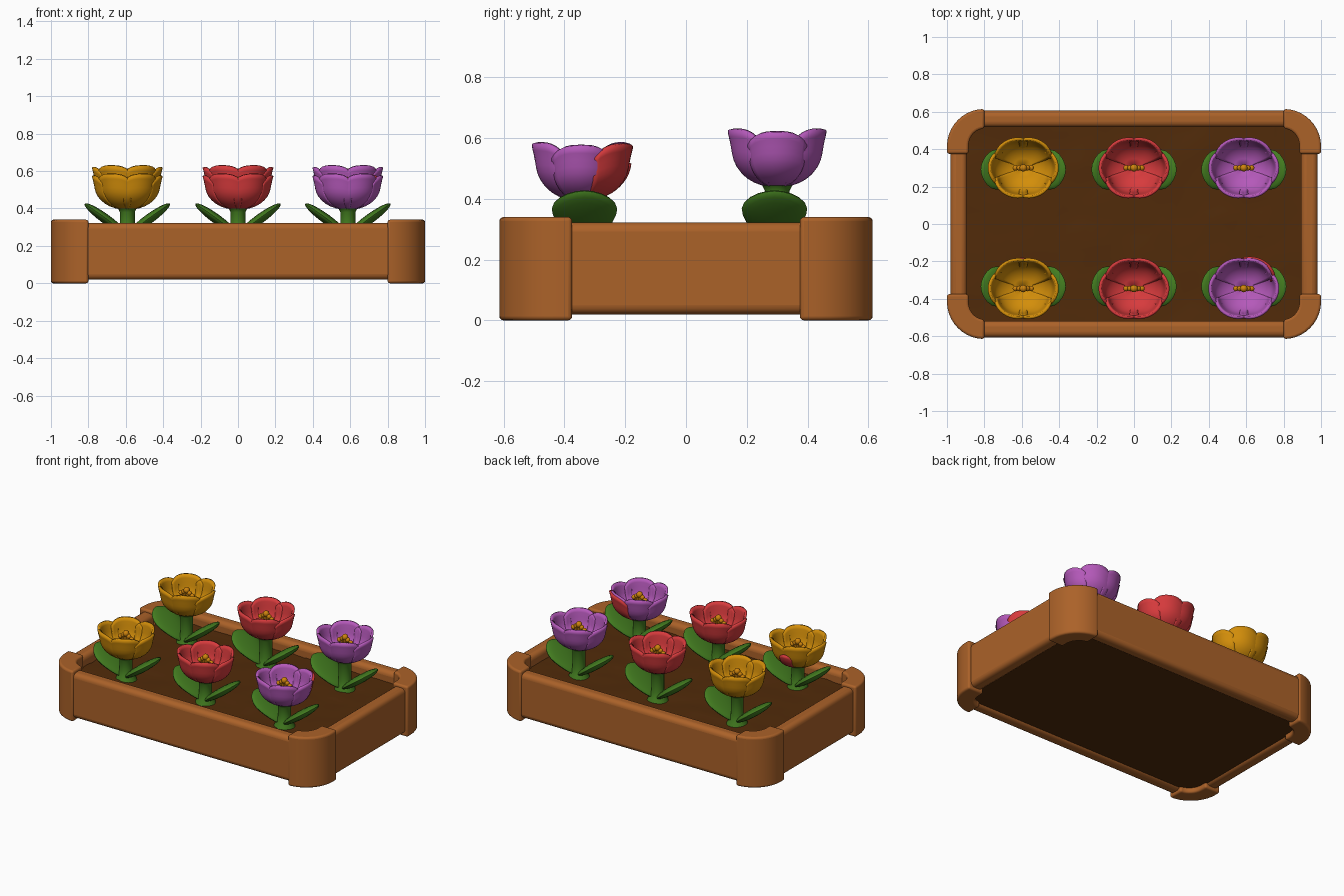
import bpy, bmesh, math, random
from mathutils import Matrix, Vector

cube = bpy.data.objects.get("Cube")
if cube:
    bpy.data.objects.remove(cube, do_unlink=True)
random.seed(4)


def material(name, rgb):
    m = bpy.data.materials.new(name)
    m.use_nodes = True
    m.diffuse_color = (*rgb, 1)
    bsdf = next(n for n in m.node_tree.nodes if n.type == 'BSDF_PRINCIPLED')
    bsdf.inputs["Base Color"].default_value = (*rgb, 1)
    return m


wood = material("warm wood", (0.41, 0.122, 0.022))
earth = material("dark soil", (0.083, 0.024, 0.003))
green = material("leaf green", (0.055, 0.2, 0.014))
yellow = material("golden petal", (0.65, 0.27, 0.003))
red = material("red petal", (0.68, 0.043, 0.046))
purple = material("purple petal", (0.46, 0.1, 0.49))
pollen = material("orange pollen", (0.62, 0.23, 0.004))


def finish(bm, name, mats, bevel=0, thick=0):
    """Turn a bmesh into a smooth-shaded object with optional modifiers."""
    bmesh.ops.recalc_face_normals(bm, faces=bm.faces)
    me = bpy.data.meshes.new(name)
    bm.to_mesh(me)
    bm.free()
    ob = bpy.data.objects.new(name, me)
    bpy.context.collection.objects.link(ob)
    for m in mats:
        me.materials.append(m)
    if thick:
        mod = ob.modifiers.new("thickness", 'SOLIDIFY')
        mod.thickness, mod.offset = thick, 0
    if bevel:
        mod = ob.modifiers.new("soft edges", 'BEVEL')
        mod.width, mod.segments, mod.limit_method = bevel, 4, 'ANGLE'
        mod.angle_limit = math.radians(50)
    bpy.ops.object.select_all(action='DESELECT')
    ob.select_set(True)
    bpy.context.view_layer.objects.active = ob
    bpy.ops.object.shade_smooth_by_angle(angle=math.radians(50))
    return ob


def board(name, lo, hi):
    bm = bmesh.new()
    lo, hi = Vector(lo), Vector(hi)
    size = hi - lo
    bmesh.ops.create_cube(bm, size=1, matrix=Matrix.Translation((lo + hi) / 2) @ Matrix.Diagonal((*size, 1)))
    return finish(bm, name, [wood], bevel=0.03)


def corner(name, sx, sy):
    """Upright post with a quarter-round outside, hugging two boards."""
    cx, cy, n = 0.8, 0.415, 10
    arc = [i / n * math.pi / 2 for i in range(n + 1)]
    outline = [(1, 0.375)] + [(cx + 0.2 * math.cos(a), cy + 0.2 * math.sin(a)) for a in arc]
    outline += [(cx + 0.085 * math.cos(a), cy + 0.095 * math.sin(a)) for a in reversed(arc)] + [(0.885, 0.375)]
    bm = bmesh.new()
    face = bm.faces.new([bm.verts.new((x * sx, y * sy, 0)) for x, y in outline])
    ext = bmesh.ops.extrude_face_region(bm, geom=[face])
    for v in ext["geom"]:
        if isinstance(v, bmesh.types.BMVert):
            v.co.z = 0.34
    return finish(bm, name, [wood], bevel=0.025)


# planter frame
for s, side in ((-1, "front"), (1, "back")):
    ys = sorted((s * 0.518, s * 0.606))
    board(side + "_board", (-0.84, ys[0], 0.02), (0.84, ys[1], 0.322))
    for t, hand in ((-1, "right"), (1, "left")):
        corner(f"{side}_{hand}_corner", t, s)
for t, hand in ((-1, "right"), (1, "left")):
    xs = sorted((t * 0.893, t * 0.982))
    board(hand + "_board", (xs[0], -0.43, 0.02), (xs[1], 0.43, 0.322))

# soil slab with a gently uneven top
SOIL = 0.25
bm = bmesh.new()
bmesh.ops.create_grid(bm, x_segments=24, y_segments=16, size=1,
                      matrix=Matrix.Translation((0, 0, 0.033)) @ Matrix.Diagonal((0.91, 0.54, 1, 1)))
ext = bmesh.ops.extrude_face_region(bm, geom=bm.faces[:], use_keep_orig=True)
for v in ext["geom"]:
    if isinstance(v, bmesh.types.BMVert):
        v.co.z = SOIL + random.uniform(-0.006, 0.006)
finish(bm, "soil", [earth])


def petal(bm, angle, half, height, scale, mat=0, top=1.0):
    """Curved sheet of a cup, bulging in the middle and rounded at the rim."""
    nu, nv = 12, 10
    rows = []
    for j in range(nv + 1):
        v = (j / nv) ** 1.4 * top
        r = 0.16 * math.sqrt(1 - (1 - min(v, 0.6) / 0.6) ** 2) + 0.026 * v * v + 0.004
        row = []
        for i in range(nu + 1):
            u = 2 * i / nu - 1
            a = angle + u * half
            rr = r * scale * (1 - 0.1 * u * u)
            z = height * v * (1 - 0.24 * abs(u) ** 3)
            row.append(bm.verts.new((rr * 0.96 * math.cos(a), rr * 0.87 * math.sin(a), z)))
        rows.append(row)
    for a, b in zip(rows, rows[1:]):
        for i in range(nu):
            f = bm.faces.new((a[i], a[i + 1], b[i + 1], b[i]))
            f.material_index = mat


def flower(label, x, y, base, colour, patch=None):
    # cup of six overlapping petals, the two side ones a little lower
    bm = bmesh.new()
    for k in range(6):
        side = k % 3 == 0
        petal(bm, math.radians(60 * k), math.radians(39), 0.176 if side else 0.185,
              1.0 if side else 0.98)
    if patch:
        angle, half, top = patch
        petal(bm, math.radians(angle), math.radians(half), 0.181, 1.04, 1, top)
    ob = finish(bm, label + "_petals", [colour, red], thick=0.015)
    ob.location = (x, y, base)

    # row of pollen tips, the middle one tallest
    bm = bmesh.new()
    for i in range(-2, 3):
        h = 0.15 - 0.014 * abs(i)
        bmesh.ops.create_uvsphere(bm, u_segments=12, v_segments=8, radius=0.015 if i else 0.02,
                                  matrix=Matrix.Translation((i * 0.021, 0, h)))
        bmesh.ops.create_cone(bm, segments=8, radius1=0.008, radius2=0.008, depth=h, cap_ends=True,
                              matrix=Matrix.Translation((i * 0.012, 0, h / 2)))
    ob = finish(bm, label + "_stamens", [pollen])
    ob.location = (x, y, base)

    # stem flared at both ends
    bm = bmesh.new()
    profile = [(0.075, SOIL - 0.02), (0.05, SOIL + 0.025), (0.04, SOIL + 0.06),
               (0.04, base - 0.02), (0.05, base), (0.07, base + 0.012)]
    pts = [bm.verts.new((r, 0, z)) for r, z in profile]
    edges = [bm.edges.new(p) for p in zip(pts, pts[1:])]
    bmesh.ops.spin(bm, geom=pts + edges, axis=(0, 0, 1), cent=(0, 0, 0), angle=math.tau, steps=16,
                   use_duplicate=False)
    bmesh.ops.remove_doubles(bm, verts=bm.verts, dist=0.0005)
    ob = finish(bm, label + "_stem", [green])
    ob.location = (x, y, 0)

    # a pair of broad thick leaves, widest toward the tip
    for s, hand in ((-1, "right"), (1, "left")):
        bm = bmesh.new()
        bmesh.ops.create_uvsphere(bm, u_segments=24, v_segments=12, radius=1)
        for v in bm.verts:
            widen = 1 + 0.3 * v.co.x * (1 - v.co.x ** 2)
            v.co = (0.138 * v.co.x, 0.104 * v.co.y * widen, 0.026 * v.co.z)
            v.co.z += 0.3 * v.co.y ** 2
        tilt = Matrix.Rotation(math.radians(-36), 4, 'Y')
        bm.transform(Matrix.Diagonal((s, 1, 1, 1)) @ Matrix.Translation((0.116, 0, 0.344)) @ tilt)
        ob = finish(bm, f"{label}_{hand}_leaf", [green])
        ob.location = (x, y + (0.011 if y < 0 else -0.009), 0)


# two rows of three flowers
for x, name, colour, patch in ((-0.592, "yellow", yellow, (93, 15, 0.65)),
                               (0, "red", red, None),
                               (0.587, "purple", purple, (56, 40, 1))):
    flower("front_" + name, x, -0.345, 0.4, colour, patch)
    flower("back_" + name, x, 0.3, 0.445, colour)
